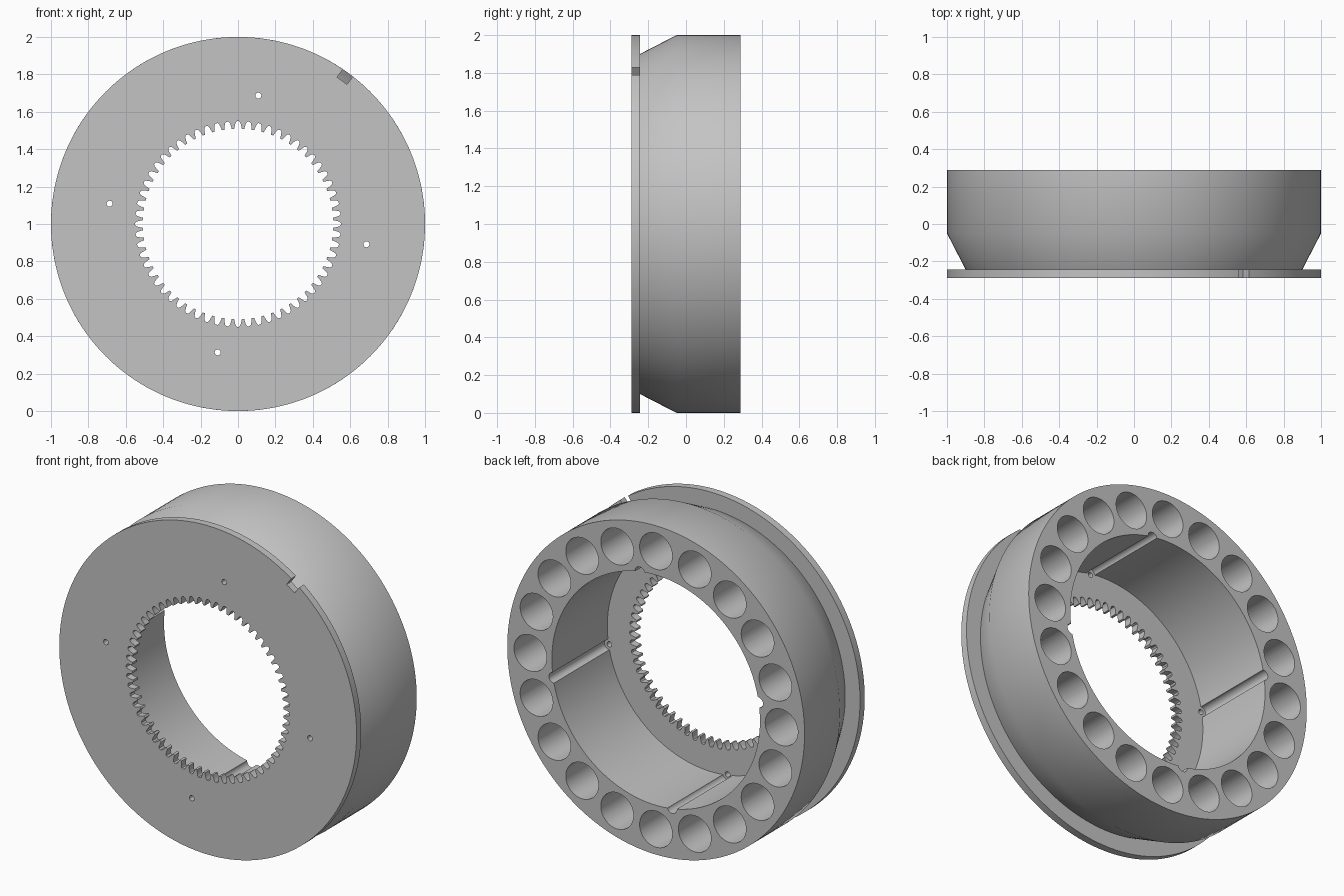
import bpy, bmesh, math
from math import cos, sin, pi, radians
from mathutils import Matrix

old = bpy.data.objects.get("Cube")
if old:
    bpy.data.objects.remove(old, do_unlink=True)

grey = bpy.data.materials.new("plain grey")
grey.use_nodes = True
grey.diffuse_color = (0.55, 0.55, 0.55, 1)
grey.node_tree.nodes["Principled BSDF"].inputs["Base Color"].default_value = (0.55, 0.55, 0.55, 1)

HOLE_ANGLES = [radians(81 + 90 * i) for i in range(4)]
NOTCH = radians(54)


def polar(r, a):
    return (r * cos(a), r * sin(a))


def circle(r, n, cx=0, cy=0):
    return [(cx + r * cos(2 * pi * i / n), cy + r * sin(2 * pi * i / n)) for i in range(n)]


def link(name, data):
    ob = bpy.data.objects.new(name, data)
    bpy.context.collection.objects.link(ob)
    ob.rotation_euler = (pi / 2, 0, 0)   # local z points to the front
    ob.location = (0, 0, 1)
    return ob


def activate(ob):
    bpy.ops.object.select_all(action='DESELECT')
    ob.select_set(True)
    bpy.context.view_layer.objects.active = ob


def finish(ob):
    ob.data.materials.clear()
    ob.data.materials.append(grey)
    activate(ob)
    bpy.ops.object.shade_smooth_by_angle(angle=radians(30))


# Outer rim of the plate, with a square notch
half = 0.033
rim_gap = math.asin(half)
rim = [polar(1, NOTCH + rim_gap + (2 * pi - 2 * rim_gap) * i / 160) for i in range(161)]
inner = math.atan2(half, 0.946)
rim += [polar(0.947, NOTCH - inner), polar(0.947, NOTCH + inner)]

# Internal gear opening: sixty teeth
TEETH = 60
tooth = [(-0.22, 0.543), (-0.1, 0.55), (0.1, 0.55), (0.22, 0.543),
         (0.31, 0.525), (0.38, 0.509), (0.62, 0.509), (0.69, 0.525)]
gear = [polar(r, pi / 2 + (k + f) * 2 * pi / TEETH) for k in range(TEETH) for f, r in tooth]

# Front plate: filled outline with the gear opening and four pin holes
curve = bpy.data.curves.new("front_plate", 'CURVE')
curve.dimensions = '2D'
curve.fill_mode = 'BOTH'
curve.extrude = 0.0225
outlines = [rim, gear] + [circle(0.016, 20, *polar(0.695, a)) for a in HOLE_ANGLES]
for pts in outlines:
    s = curve.splines.new('POLY')
    s.points.add(len(pts) - 1)
    for p, (x, y) in zip(s.points, pts):
        p.co = (x, y, 0, 1)
    s.use_cyclic_u = True
plate = link("front_plate", curve)
plate.location.y = -0.2665
activate(plate)
bpy.ops.object.convert(target='MESH')
plate = bpy.context.view_layer.objects.active
bm = bmesh.new()
bm.from_mesh(plate.data)
bmesh.ops.remove_doubles(bm, verts=bm.verts, dist=0.00005)
bmesh.ops.recalc_face_normals(bm, faces=bm.faces)
bm.to_mesh(plate.data)
bm.free()
finish(plate)

# Body ring: chamfered profile turned around the axis
profile = [(0.7, 0.244), (0.9, 0.244), (1, 0.05), (1, -0.289), (0.7, -0.289)]
STEPS = 160
bm = bmesh.new()
rings = [[bm.verts.new((*polar(r, 2 * pi * i / STEPS), z)) for r, z in profile]
         for i in range(STEPS)]
n = len(profile)
for i in range(STEPS):
    a, b = rings[i], rings[(i + 1) % STEPS]
    for j in range(n):
        k = (j + 1) % n
        bm.faces.new((a[j], b[j], b[k], a[k]))
bmesh.ops.recalc_face_normals(bm, faces=bm.faces)
mesh = bpy.data.meshes.new("body_ring")
bm.to_mesh(mesh)
bm.free()
body = link("body_ring", mesh)


# Cutter: twenty blind pockets in the back and four pin grooves in the bore
def add_cylinder(bm, r, z0, z1, x, y, seg):
    bmesh.ops.create_cone(bm, cap_ends=True, segments=seg, radius1=r, radius2=r, depth=z1 - z0,
                          matrix=Matrix.Translation((x, y, (z0 + z1) / 2)))


bm = bmesh.new()
for i in range(20):
    add_cylinder(bm, 0.11, -0.35, 0.1, *polar(0.845, i * pi / 10), 48)
for a in HOLE_ANGLES:
    add_cylinder(bm, 0.032, -0.35, 0.35, *polar(0.697, a), 24)
mesh = bpy.data.meshes.new("pocket_cutter")
bm.to_mesh(mesh)
bm.free()
cutter = link("pocket_cutter", mesh)
cutter.hide_render = True

mod = body.modifiers.new("pockets", 'BOOLEAN')
mod.operation = 'DIFFERENCE'
mod.solver = 'EXACT'
mod.object = cutter
activate(body)
bpy.ops.object.modifier_apply(modifier=mod.name)
bpy.data.objects.remove(cutter, do_unlink=True)
finish(body)
